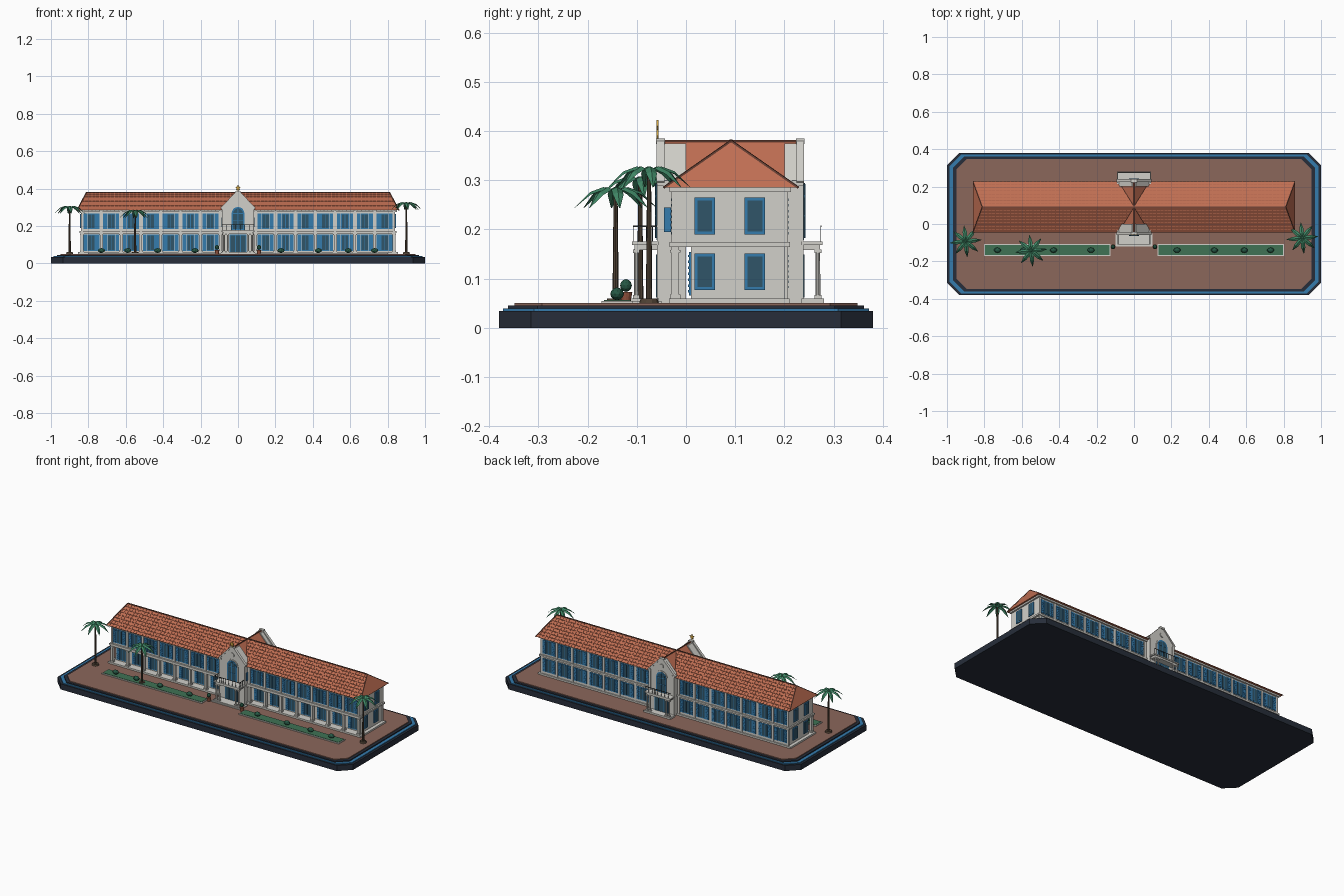
import bpy, bmesh, math
from mathutils import Vector, Matrix

if "Cube" in bpy.data.objects:
    bpy.data.objects.remove(bpy.data.objects["Cube"])

COL = dict(wall=(.64, .63, .59), roof=(.52, .155, .085), ridge=(.16, .06, .04), blue=(.035, .2, .42),
           glass=(.03, .09, .14), paving=(.26, .135, .105), navy=(.02, .027, .042), grass=(.05, .17, .09),
           leaf=(.05, .24, .13), bush=(.02, .1, .06), trunk=(.08, .055, .035), pot=(.3, .09, .05),
           gold=(.6, .35, .05), iron=(.03, .035, .04))
MATS = {}


def mat(key):
    if key not in MATS:
        MATS[key] = bpy.data.materials.new(key)
        MATS[key].diffuse_color = (*COL[key], 1)
    return MATS[key]


class Part:
    """Collects primitives in one bmesh and turns them into one object."""
    def __init__(self, name, colour):
        self.name, self.colour, self.bm = name, colour, bmesh.new()

    def box(self, x0, x1, y0, y1, z0, z1):
        m = Matrix.Translation(((x0 + x1) / 2, (y0 + y1) / 2, (z0 + z1) / 2))
        m = m @ Matrix.Diagonal((abs(x1 - x0), abs(y1 - y0), abs(z1 - z0), 1))
        bmesh.ops.create_cube(self.bm, size=1, matrix=m)
        return self

    def beam(self, p, q, w, h):
        p, q = Vector(p), Vector(q)
        d = q - p
        m = Matrix.Translation((p + q) / 2) @ d.to_track_quat('Y', 'Z').to_matrix().to_4x4()
        bmesh.ops.create_cube(self.bm, size=1, matrix=m @ Matrix.Diagonal((w, d.length, h, 1)))
        return self

    def cone(self, x, y, z0, z1, r0, r1, seg=10):
        bmesh.ops.create_cone(self.bm, cap_ends=True, segments=seg, radius1=r0, radius2=r1,
                              depth=z1 - z0, matrix=Matrix.Translation((x, y, (z0 + z1) / 2)))
        return self

    def ball(self, x, y, z, rx, ry, rz):
        m = Matrix.Translation((x, y, z)) @ Matrix.Diagonal((rx, ry, rz, 1))
        bmesh.ops.create_icosphere(self.bm, subdivisions=2, radius=1, matrix=m)
        return self

    def prism(self, pts, a, b, axis='y'):
        at = (lambda u, v, t: (u, t, v)) if axis == 'y' else (lambda u, v, t: (u, v, t))
        lo = [self.bm.verts.new(at(u, v, a)) for u, v in pts]
        hi = [self.bm.verts.new(at(u, v, b)) for u, v in pts]
        self.bm.faces.new(lo)
        self.bm.faces.new(hi[::-1])
        for i in range(len(pts)):
            j = (i + 1) % len(pts)
            self.bm.faces.new((lo[i], hi[i], hi[j], lo[j]))
        return self

    def mesh(self, verts, faces):
        vs = [self.bm.verts.new(v) for v in verts]
        for f in faces:
            self.bm.faces.new([vs[i] for i in f])
        return self

    def done(self):
        bmesh.ops.recalc_face_normals(self.bm, faces=self.bm.faces[:])
        me = bpy.data.meshes.new(self.name)
        self.bm.to_mesh(me)
        self.bm.free()
        ob = bpy.data.objects.new(self.name, me)
        me.materials.append(mat(self.colour))
        bpy.context.collection.objects.link(ob)
        return ob


# stepped base with cut corners
for name, hx, hy, c, z0, z1, k in (("base", 1, .38, .065, 0, .034, 'navy'),
                                   ("base_trim", .987, .372, .063, .034, .039, 'blue'),
                                   ("base_step", .967, .362, .06, .039, .045, 'navy'),
                                   ("plaza", .95, .348, .055, .045, .05, 'paving')):
    octagon = [(hx, c - hy), (hx, hy - c), (hx - c, hy), (c - hx, hy),
               (-hx, hy - c), (-hx, c - hy), (c - hx, -hy), (hx - c, -hy)]
    Part(name, k).prism(octagon, z0, z1, 'z').done()

# main block: recessed ground floor in front, upper floor over the gallery
Part("plinth", 'wall').box(-.855, .855, -.035, .21, .05, .06).done()
Part("ground_floor", 'wall').box(-.835, .835, .01, .203, .06, .165).done()
Part("floor_band", 'wall').box(-.848, .848, -.034, .211, .164, .174).done()
Part("upper_floor", 'wall').box(-.84, .84, -.025, .203, .174, .287).done()
Part("cornice", 'wall').box(-.85, .85, -.034, .213, .276, .285).done()

# gallery columns and pilasters
PITCH, START = .106, .095
cols, pil = Part("gallery_columns", 'wall'), Part("pilasters", 'wall')
for s in (-1, 1):
    for i in range(8):
        x = s * (START + PITCH * i - (.003 if i == 7 else 0))
        cols.box(x - .007, x + .007, -.03, -.014, .06, .165)
        cols.box(x - .01, x + .01, -.033, -.011, .06, .068).box(x - .01, x + .01, -.033, -.011, .153, .158)
        pil.box(x - .006, x + .006, -.029, -.02, .174, .278)
        pil.box(x - .006, x + .006, .2, .207, .06, .278)
cols.box(-.843, .843, -.03, -.014, .157, .165).done()
pil.done()

# windows with open shutters on front and back
frames, panes, slats = Part("window_frames", 'blue'), Part("window_panes", 'glass'), Part("shutters", 'blue')
for s in (-1, 1):
    for i in range(7):
        x = s * (START + PITCH * (i + .5))
        for wall, d, z0, z1 in ((-.025, -1, .184, .268), (.01, -1, .066, .154),
                                (.203, 1, .184, .268), (.203, 1, .075, .154)):
            frames.box(x - .021, x + .021, wall, wall + d * .003, z0, z1)
            for k in (-1, 1):
                panes.box(x + k * .002, x + k * .017, wall, wall + d * .0042, z0 + .005, z1 - .005)
                a, b = x + k * .023, x + k * .043
                slats.box(a, b, wall, wall + d * .004, z0, z1)
                for n in range(7):
                    z = z0 + .008 + n * (z1 - z0 - .016) / 6
                    slats.box(a + k * .003, b - k * .003, wall, wall + d * .0055, z - .0025, z + .0025)
    # end wall windows
    for y in (.038, .14):
        for x, z0, z1 in ((.84, .19, .265), (.835, .077, .151)):
            frames.box(s * x, s * (x + .005), y - .021, y + .021, z0, z1)
            panes.box(s * x, s * (x + .006), y - .015, y + .015, z0 + .006, z1 - .006)
    # side shutters of the entrance bay
    slats.box(s * .085, s * .088, -.045, -.03, .195, .245)
frames.done(), panes.done(), slats.done()

# hipped roof with crossing gables
EY0, EY1, RY, EZ, RZ, EX, RX, GX = -.045, .228, .0915, .285, .38, .86, .81, .085
Part("main_roof", 'roof').mesh(
    [(-EX, EY0, EZ), (EX, EY0, EZ), (EX, EY1, EZ), (-EX, EY1, EZ), (-RX, RY, RZ), (RX, RY, RZ)],
    [(0, 1, 5, 4), (1, 2, 5), (2, 3, 4, 5), (3, 0, 4), (3, 2, 1, 0)]).done()
Part("cross_gable_roof", 'roof').prism([(-GX, EZ), (GX, EZ), (0, RZ)], -.045, .228).done()

# tile rolls running down the slopes, and tile courses
tiles = Part("roof_tiles", 'roof')
for i in range(-42, 43):
    x = i * .02
    lo = max(0, 1 - abs(x) / GX)
    hi = min(1, (EX - abs(x)) / (EX - RX))
    if hi - lo > .05:
        for e in (EY0, EY1):
            tiles.beam((x, e + (RY - e) * lo, EZ + (RZ - EZ) * lo),
                       (x, e + (RY - e) * hi, EZ + (RZ - EZ) * hi), .004, .003)
for n in range(1, 8):
    t = n / 8
    for e in (EY0, EY1):
        for s in (-1, 1):
            y, z = e + (RY - e) * t, EZ + (RZ - EZ) * t
            tiles.beam((s * GX * (1 - t), y, z), (s * (EX - (EX - RX) * t), y, z), .003, .002)
tiles.done()
ridge = Part("ridge_caps", 'ridge').beam((-RX, RY, RZ), (RX, RY, RZ), .006, .005)
for s in (-1, 1):
    for e in (EY0, EY1):
        ridge.beam((s * EX, e, EZ), (s * RX, RY, RZ), .005, .004)
        ridge.beam((s * GX, e, EZ), (0, RY, RZ), .003, .003)
ridge.beam((0, -.045, RZ), (0, .228, RZ), .005, .004).done()


def arch(hw, z0, spring, n=10):
    return [(-hw, z0), (hw, z0)] + [(hw * math.cos(math.pi * i / n), spring + hw * math.sin(math.pi * i / n))
                                    for i in range(n + 1)]


# entrance bays at front and back with gable, arched window, door and porch
def entrance(tag, y_in, y, porch, d):
    gable = [(-.083, .05), (.083, .05), (.083, .297), (.012, .375), (-.012, .375), (-.083, .297)]
    Part(tag + "_bay", 'wall').prism(gable, y_in, y).done()
    cope = Part(tag + "_coping", 'wall').box(-.015, .015, y - d * .012, y + d * .006, .374, .385)
    for s in (-1, 1):
        cope.beam((s * .09, y - d * .003, .295), (s * .01, y - d * .003, .379), .016, .008)
        cope.box(s * .074, s * .09, y - d * .02, y + d * .004, .288, .299)
        cope.box(s * .072, s * .086, y, y + d * .004, .06, .29)
    cope.done()
    Part(tag + "_arch_surround", 'wall').prism(arch(.041, .178, .268), y, y + d * .003).done()
    Part(tag + "_arch_frame", 'blue').prism(arch(.034, .178, .268), y, y + d * .005).done()
    g = Part(tag + "_arch_glass", 'glass')
    g.prism(arch(.026, .183, .268), y, y + d * .0065).done()
    bars = Part(tag + "_glazing_bars", 'blue').box(-.002, .002, y, y + d * .008, .183, .292)
    bars.box(-.026, .026, y, y + d * .008, .226, .229).box(-.026, .026, y, y + d * .008, .265, .269).done()
    Part(tag + "_door_frame", 'blue').box(-.045, .045, y, y + d * .004, .06, .155).done()
    door = Part(tag + "_door", 'glass')
    for x in (-.029, 0, .029):
        door.box(x - .012, x + .012, y, y + d * .006, .062, .149)
    door.done()
    medal = Part(tag + "_medallion", 'wall')
    medal.prism([(.014 * math.cos(i * math.pi / 8), .336 + .014 * math.sin(i * math.pi / 8))
                 for i in range(16)], y, y + d * .005).done()
    # porch slab, columns, floor and balcony railing
    Part(tag + "_balcony", 'wall').box(-.088, .088, y, porch, .168, .175).box(
        -.08, .08, y, porch - d * .005, .158, .168).done()
    Part(tag + "_porch_floor", 'wall').box(-.09, .09, y, porch + d * .003, .05, .06).done()
    posts, rail = Part(tag + "_porch_columns", 'wall'), Part(tag + "_railing", 'iron')
    e = porch - d * .009
    for x in (-.075, -.055, .055, .075):
        posts.cone(x, e, .06, .16, .005, .0045)
        posts.box(x - .007, x + .007, e - .007, e + .007, .06, .067)
        posts.box(x - .007, x + .007, e - .007, e + .007, .152, .159)
    r = porch - d * .003
    rail.box(-.085, .085, r - .001, r + .001, .205, .208)
    for i in range(15):
        x = -.084 + .012 * i
        rail.box(x - .0007, x + .0007, r - .0007, r + .0007, .175, .206)
    if d < 0:
        for s in (-1, 1):
            rail.box(s * .0835, s * .0855, y, r, .205, .208)
            for i in range(4):
                yy = r + (y - r) * i / 4
                rail.box(s * .0838, s * .0852, yy - .0007, yy + .0007, .175, .206)
    posts.done(), rail.done()


entrance("front", 0, -.055, -.11, -1)
entrance("back", .2, .235, .277, 1)
Part("front_step", 'wall').box(-.1, .1, -.12, -.05, .05, .055).done()

# star finial
star = [((.018 if i % 2 == 0 else .008) * math.sin(i * math.pi / 5),
         .404 + (.018 if i % 2 == 0 else .008) * math.cos(i * math.pi / 5)) for i in range(10)]
Part("star_finial", 'gold').prism(star, -.06, -.056).cone(0, -.058, .38, .395, .002, .002, 6).done()

# lawns with kerbs, clipped bushes and potted plants
kerb, lawn, bush = Part("lawn_kerbs", 'wall'), Part("lawns", 'grass'), Part("bushes", 'bush')
pots, plants = Part("pots", 'pot'), Part("potted_plants", 'bush')
for s in (-1, 1):
    kerb.box(s * .125, s * .802, -.172, -.108, .05, .055)
    lawn.box(s * .13, s * .797, -.167, -.113, .05, .057)
    for x in (.23, .43, .59, .73):
        bush.ball(s * x, -.14, .069, .019, .014, .013)
    pots.cone(s * .112, -.122, .05, .073, .009, .013, 12)
    plants.ball(s * .112, -.122, .086, .012, .012, .013)
for p in (kerb, lawn, bush, pots, plants):
    p.done()

# palms: tapered trunk and eight folded, drooping fronds
trunks, fronds = Part("palm_trunks", 'trunk'), Part("palm_fronds", 'leaf')
for px, py, top in ((-.9, -.093, .3), (-.55, -.143, .278), (.9, -.075, .32)):
    trunks.cone(px, py, .05, top, .0065, .004, 8).cone(px, py, .05, .06, .02, .017, 10)
    for k in range(8):
        rot = Matrix.Translation((px, py, top)) @ Matrix.Rotation(k * math.pi / 4 + .1, 4, 'Z')
        vs, fs = [], []
        for i, (r, z, w) in enumerate(((0, 0, .003), (.025, .008, .011), (.052, -.002, .011), (.084, -.034, .001))):
            vs += [rot @ Vector((r, -w, z - w * .5)), rot @ Vector((r, 0, z)), rot @ Vector((r, w, z - w * .5))]
            if i:
                a = 3 * i
                fs += [(a - 3, a, a + 1, a - 2), (a - 2, a + 1, a + 2, a - 1)]
        fronds.mesh(vs, fs)
    fronds.ball(px, py, top, .007, .007, .008)
trunks.done(), fronds.done()

for m in bpy.data.materials:
    if m.users and not m.is_grease_pencil:
        m.use_nodes = True
        m.node_tree.nodes["Principled BSDF"].inputs["Base Color"].default_value = m.diffuse_color
